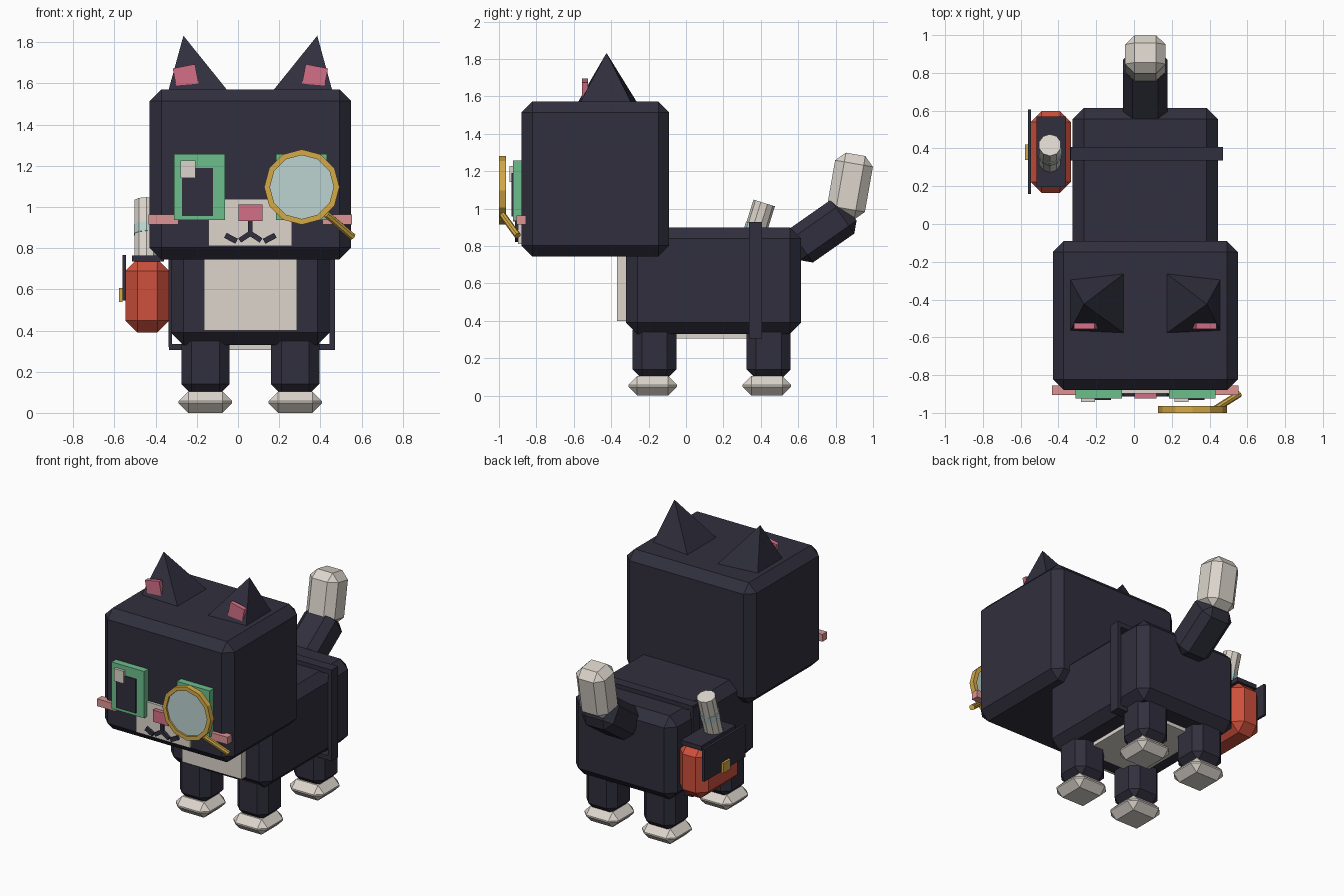
import bpy, bmesh, math
from mathutils import Vector, Matrix

if "Cube" in bpy.data.objects:
    bpy.data.objects.remove(bpy.data.objects["Cube"])

CX = 0.06  # symmetry plane of the cat


def material(name, r, g, b):
    lin = [((c / 255 + 0.055) / 1.055) ** 2.4 for c in (r, g, b)]
    m = bpy.data.materials.new(name)
    m.diffuse_color = (*lin, 1)
    m.use_nodes = True
    m.node_tree.nodes["Principled BSDF"].inputs["Base Color"].default_value = m.diffuse_color
    return m


DARK = material("midnight fur", 48, 47, 61)
CREAM = material("cream", 220, 213, 204)
GREEN = material("eye green", 108, 190, 140)
PINK = material("rose pink", 212, 112, 135)
BLUSH = material("blush", 222, 148, 148)
GOLD = material("brass", 212, 170, 70)
GLASS = material("pale glass", 188, 212, 208)
RED = material("satchel red", 205, 80, 60)


def finish(name, bm, mat, loc=(0, 0, 0), rot=(0, 0, 0)):
    bmesh.ops.recalc_face_normals(bm, faces=bm.faces[:])
    me = bpy.data.meshes.new(name)
    bm.to_mesh(me)
    bm.free()
    me.materials.append(mat)
    ob = bpy.data.objects.new(name, me)
    ob.location = loc
    ob.rotation_euler = [math.radians(a) for a in rot]
    bpy.context.collection.objects.link(ob)
    return ob


def block(name, mat, center, size, bevel=0, rot=(0, 0, 0)):
    """Box with optional one-step bevel on every edge."""
    bm = bmesh.new()
    bmesh.ops.create_cube(bm, size=1)
    bmesh.ops.scale(bm, vec=size, verts=bm.verts[:])
    if bevel:
        bmesh.ops.bevel(bm, geom=bm.edges[:], offset=bevel, segments=1,
                        profile=0.5, affect='EDGES', clamp_overlap=True)
    return finish(name, bm, mat, center, rot)


def span(name, mat, x, y, z, bevel=0):
    """Box given by its extents on each axis."""
    return block(name, mat, [(a + b) / 2 for a, b in (x, y, z)],
                 [b - a for a, b in (x, y, z)], bevel)


def rod(name, mat, p, q, r, sides=8):
    p, q = Vector(p), Vector(q)
    bm = bmesh.new()
    bmesh.ops.create_cone(bm, cap_ends=True, segments=sides, radius1=r, radius2=r,
                          depth=(q - p).length)
    turn = (q - p).to_track_quat('Z', 'Y').to_matrix()
    bmesh.ops.rotate(bm, verts=bm.verts[:], matrix=turn)
    return finish(name, bm, mat, (p + q) / 2)


# Body and head
span("body", DARK, (-0.325, 0.445), (-0.32, 0.615), (0.33, 0.90), 0.06)
span("head", DARK, (-0.43, 0.55), (-0.88, -0.09), (0.745, 1.572), 0.058)
span("chest_patch", CREAM, (-0.165, 0.286), (-0.37, -0.30), (0.40, 0.80))
span("belly_patch", CREAM, (-0.165, 0.286), (-0.15, 0.45), (0.305, 0.35))

# Legs and paws
for side, x in (("left", -0.218), ("right", 0.218)):
    for end, y in (("front", -0.168), ("back", 0.442)):
        block(f"{end}_{side}_leg", DARK, (CX + x, y, 0.245), (0.235, 0.235, 0.31), 0.05)
        block(f"{end}_{side}_paw", CREAM, (CX + x, y - 0.01, 0.052), (0.26, 0.26, 0.104), 0.047)

# Tail
block("tail_base", DARK, (CX, 0.726, 0.879), (0.235, 0.22, 0.37), 0.05, (-55, 0, 0))
block("tail_tip", CREAM, (CX, 0.877, 1.12), (0.215, 0.205, 0.345), 0.05, (-10, 0, 0))

# Ears: square pyramids leaning outward, with pink inner plates
for side, s in (("left", -1), ("right", 1)):
    bm = bmesh.new()
    base = [bm.verts.new((CX + s * a, b, c)) for a, b, c in
            ((0.11, -0.58, 1.565), (0.405, -0.58, 1.54), (0.405, -0.28, 1.54), (0.11, -0.26, 1.565))]
    tip = bm.verts.new((CX + s * 0.325, -0.425, 1.832))
    bm.faces.new(base)
    for i in range(4):
        bm.faces.new((base[i], base[(i + 1) % 4], tip))
    finish(f"{side}_ear", bm, DARK)
    block(f"{side}_inner_ear", PINK, (CX + s * 0.314, -0.54, 1.637), (0.11, 0.03, 0.095),
          0, (0, s * 11, 0))
    # Cheek blush
    block(f"{side}_cheek", BLUSH, (CX + s * 0.422, -0.88, 0.939), (0.145, 0.05, 0.05))

# Eyes: plate, pupil and glint, repeated without mirroring
for side, dx in (("left", -0.31), ("right", 0.185)):
    span(f"{side}_eye", GREEN, (dx, dx + 0.247), (-0.925, -0.87), (0.937, 1.257))
    span(f"{side}_pupil", DARK, (dx + 0.038, dx + 0.188), (-0.932, -0.92), (0.957, 1.19))
    span(f"{side}_eye_glint", CREAM, (dx + 0.03, dx + 0.103), (-0.943, -0.92), (1.142, 1.227))

# Muzzle, nose and mouth
span("muzzle", CREAM, (-0.143, 0.263), (-0.897, -0.87), (0.81, 1.04))
span("nose", PINK, (0.003, 0.118), (-0.925, -0.88), (0.932, 1.012))
span("mouth_line", DARK, (0.049, 0.071), (-0.915, -0.89), (0.865, 0.932))
for side, s in (("left", -1), ("right", 1)):
    block(f"{side}_mouth_inner", DARK, (CX + s * 0.027, -0.902, 0.854), (0.06, 0.025, 0.025),
          0, (0, s * 33, 0))
    block(f"{side}_mouth_outer", DARK, (CX + s * 0.094, -0.902, 0.848), (0.062, 0.025, 0.027),
          0, (0, -s * 28, 0))

# Magnifying lens over the right eye
LX, LZ = 0.31, 1.097
bm = bmesh.new()
ring = [bm.verts.new(v) for v in ((0.183, -1.0, 0), (0.183, -0.963, 0),
                                  (0.155, -0.963, 0), (0.155, -1.0, 0))]
edges = [bm.edges.new((ring[i], ring[(i + 1) % 4])) for i in range(4)]
bmesh.ops.spin(bm, geom=ring + edges, cent=(0, 0, 0), axis=(0, 1, 0),
               angle=2 * math.pi, steps=12)
bmesh.ops.remove_doubles(bm, verts=bm.verts[:], dist=0.0005)
finish("lens_ring", bm, GOLD, (LX, 0, LZ))
rod("lens_glass", GLASS, (LX, -0.972, LZ), (LX, -0.988, LZ), 0.16, 12)
rod("lens_handle", GOLD, (0.43, -0.98, 0.965), (0.557, -0.9, 0.855), 0.018)

# Strap around the body
Y = (0.337, 0.407)
span("strap_top", DARK, (-0.335, 0.472), Y, (0.895, 0.928))
span("strap_bottom", DARK, (-0.335, 0.472), Y, (0.305, 0.335))
span("strap_right", DARK, (0.445, 0.472), Y, (0.32, 0.915))
span("strap_left", DARK, (-0.338, -0.32), Y, (0.32, 0.915))

# Satchel with flap, buckle and rolled scroll
span("satchel", RED, (-0.547, -0.334), (0.165, 0.598), (0.39, 0.748), 0.058)
span("satchel_lid", DARK, (-0.515, -0.36), (0.195, 0.57), (0.735, 0.765))
span("satchel_flap", DARK, (-0.562, -0.545), (0.16, 0.605), (0.547, 0.768))
span("satchel_buckle", GOLD, (-0.577, -0.56), (0.34, 0.42), (0.538, 0.606))
low, high = Vector((-0.445, 0.30, 0.65)), Vector((-0.445, 0.418, 1.03))
rod("scroll", CREAM, low, high, 0.06, 10)
rod("scroll_band", GLASS, low.lerp(high, 0.57), low.lerp(high, 0.69), 0.063, 10)
